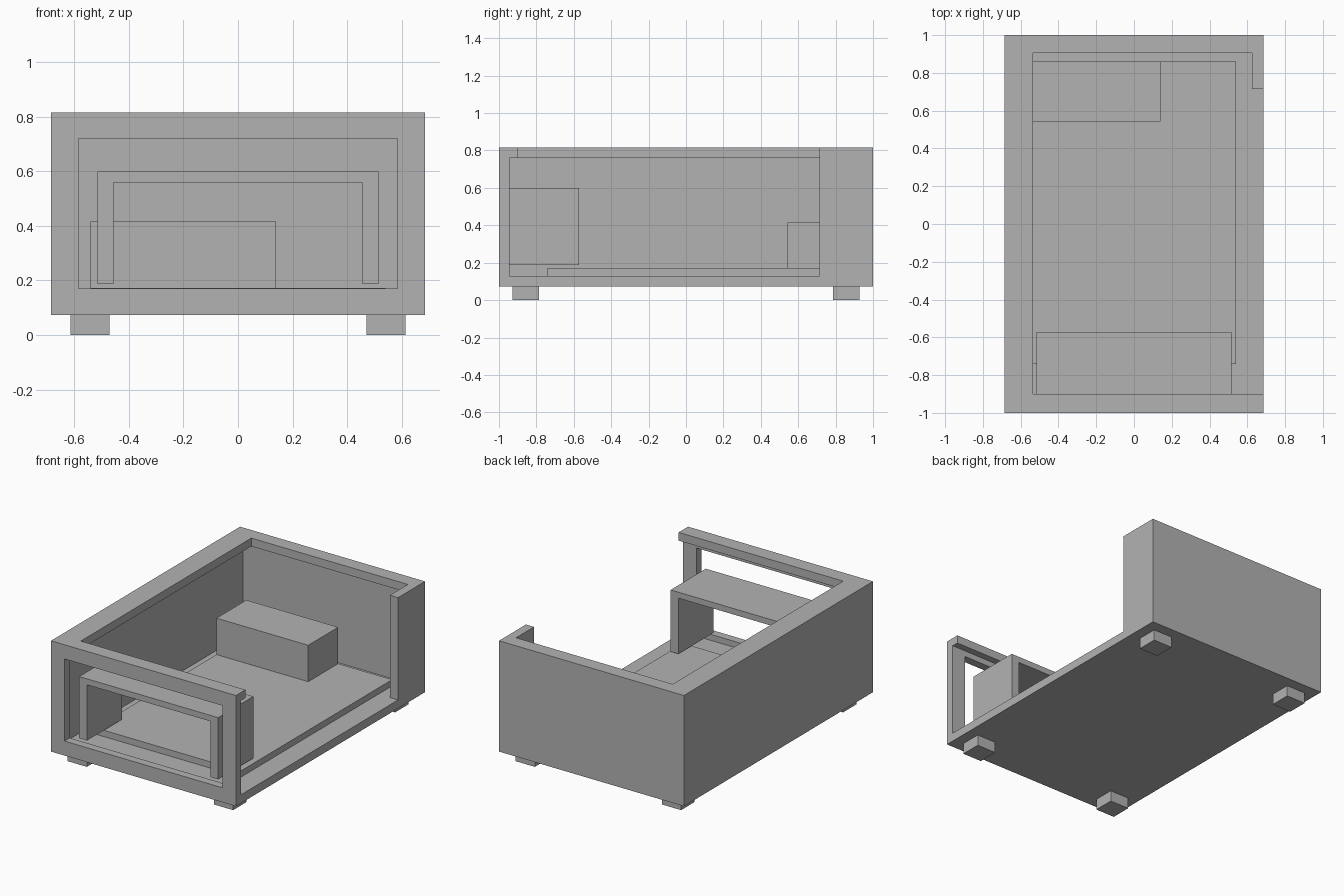
import bpy, bmesh

if "Cube" in bpy.data.objects:
    bpy.data.objects.remove(bpy.data.objects["Cube"])

grey = bpy.data.materials.new("warm_grey")
grey.diffuse_color = (0.45, 0.45, 0.45, 1)
grey.use_nodes = True
grey.node_tree.nodes["Principled BSDF"].inputs["Base Color"].default_value = grey.diffuse_color


def prism(name, outline, y0, y1):
    """Extrude an x-z outline along y into a closed solid."""
    bm = bmesh.new()
    face = bm.faces.new([bm.verts.new((x, y0, z)) for x, z in outline])
    ext = bmesh.ops.extrude_face_region(bm, geom=[face])
    for v in [g for g in ext["geom"] if isinstance(g, bmesh.types.BMVert)]:
        v.co.y = y1
    bmesh.ops.recalc_face_normals(bm, faces=bm.faces[:])
    mesh = bpy.data.meshes.new(name)
    bm.to_mesh(mesh)
    bm.free()
    mesh.materials.append(grey)
    obj = bpy.data.objects.new(name, mesh)
    bpy.context.collection.objects.link(obj)
    return obj


def box(name, x0, x1, y0, y1, z0, z1):
    return prism(name, [(x0, z0), (x1, z0), (x1, z1), (x0, z1)], y0, y1)


# Outer body, carved from one block
body = box("body", -0.685, 0.685, -1, 1, 0.073, 0.815)
cuts = [
    (-0.625, 0.625, -0.945, 0.945, 0.13, 0.76),   # room inside, below the rim
    (-0.535, 0.625, -0.90, 0.905, 0.60, 0.95),    # open top inside the rim
    (0.50, 0.80, -0.945, 0.715, 0.13, 0.76),      # open right side
    (0.50, 0.80, -0.90, 0.715, 0.60, 0.95),       # gap in the right rim
    (-0.585, 0.585, -1.10, -0.90, 0.17, 0.72),    # front window
]
bpy.context.view_layer.objects.active = body
for c in cuts:
    cutter = box("cutter", *c)
    cutter.hide_render = True
    mod = body.modifiers.new("cut", "BOOLEAN")
    mod.operation = "DIFFERENCE"
    mod.solver = "EXACT"
    mod.object = cutter
    bpy.ops.object.modifier_apply(modifier=mod.name)
    bpy.data.objects.remove(cutter)

# Raised floor and block at the back
box("floor_panel", -0.54, 0.54, -0.74, 0.86, 0.13, 0.172)
box("back_block", -0.54, 0.14, 0.543, 0.86, 0.172, 0.416)

# Arch-shaped table behind the front window
prism("arch_table", [(-0.515, 0.187), (-0.457, 0.187), (-0.457, 0.56), (0.457, 0.56),
                     (0.457, 0.187), (0.515, 0.187), (0.515, 0.60), (-0.515, 0.60)],
      -0.945, -0.573)

# Feet
for sx in (-1, 1):
    for sy in (-1, 1):
        x, y = sx * 0.542, sy * 0.857
        box("foot", x - 0.071, x + 0.071, y - 0.07, y + 0.07, 0, 0.073)
